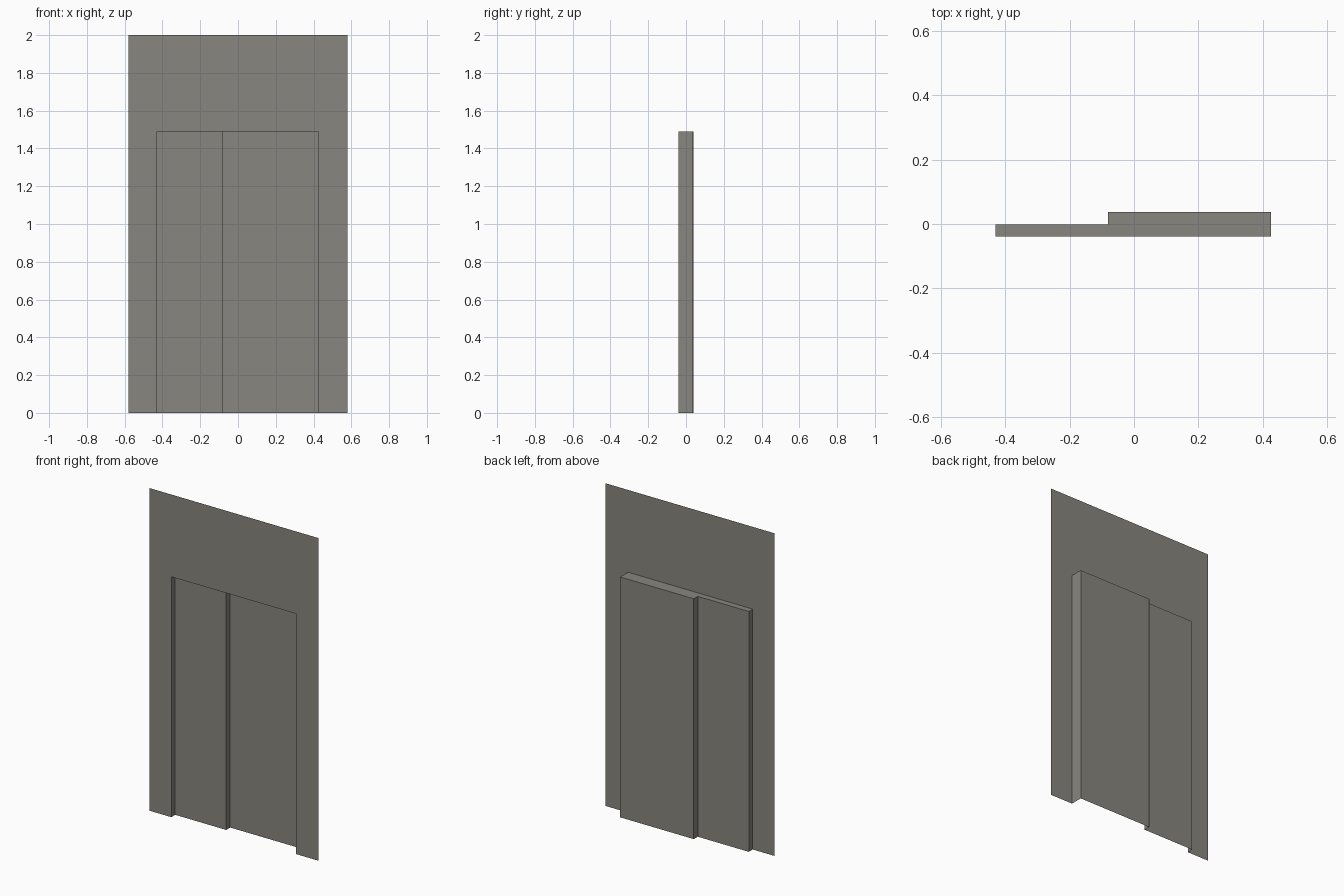
import bpy

if "Cube" in bpy.data.objects:
    bpy.data.objects.remove(bpy.data.objects["Cube"])

W, H = 0.58, 2.0                   # half width and height of the wall
L, S, R = -0.43, -0.08, 0.425      # left jamb, step between doors, right jamb
T = 1.49                           # top of the opening
F, M, B = -0.039, -0.001, 0.038    # wall, left door and right door depths

mat = bpy.data.materials.new("warm_grey")
mat.diffuse_color = (0.25, 0.237, 0.21, 1)
mat.use_nodes = True
mat.node_tree.nodes["Principled BSDF"].inputs["Base Color"].default_value = mat.diffuse_color


def sheet(name, points):
    """One flat polygon as its own named object."""
    mesh = bpy.data.meshes.new(name)
    mesh.from_pydata(points, [], [list(range(len(points)))])
    mesh.materials.append(mat)
    bpy.context.collection.objects.link(bpy.data.objects.new(name, mesh))


def upright(name, a, b, top=T):
    """Vertical sheet standing on the ground between two plan points."""
    sheet(name, [(*a, 0), (*b, 0), (*b, top), (*a, top)])


# Wall with the doorway notched out of its lower edge
outline = [(-W, 0), (L, 0), (L, T), (R, T), (R, 0), (W, 0), (W, H), (-W, H)]
sheet("wall", [(x, F, z) for x, z in outline])

# Jambs, staggered sliding doors and the edge between them
upright("left_jamb", (L, F), (L, M))
upright("left_door", (L, M), (S, M))
upright("door_edge", (S, M), (S, 0.041))
upright("right_door", (S, B), (R, B))
upright("right_jamb", (R, B), (R, F))

# Stepped header closing the top of the recess
plan = [(L, F), (L, M), (S, M), (S, B), (R, B), (R, F)]
sheet("header", [(x, y, T) for x, y in plan])
